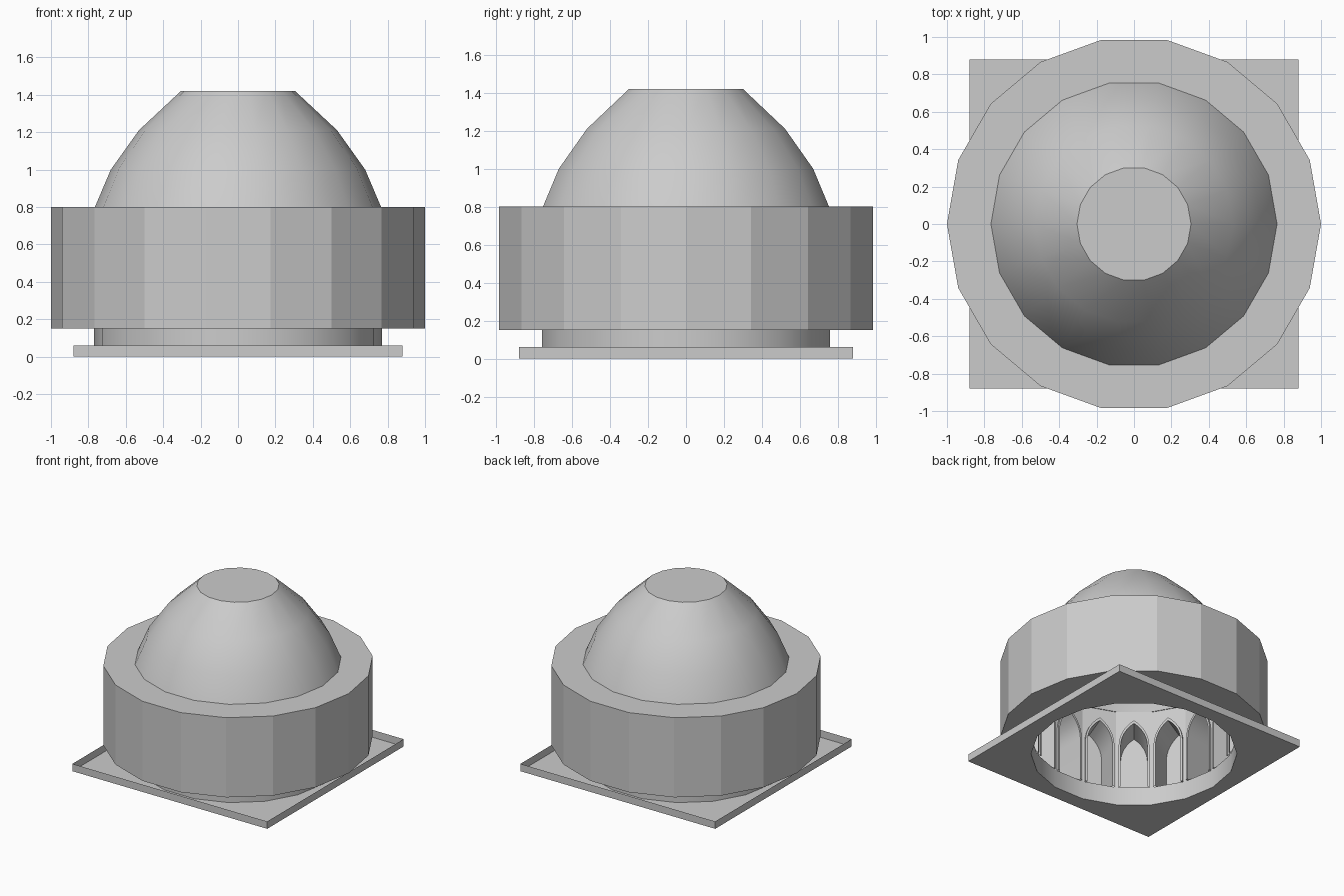
import bpy, bmesh, math
from math import cos, sin, pi

cube = bpy.data.objects.get("Cube")
if cube:
    bpy.data.objects.remove(cube, do_unlink=True)

SIDES = 18
STEP = 2 * pi / SIDES
R_IN, R_OUT = 0.77, 1.0
Z_BASE, Z_TOP = 0.15, 0.8

stone = bpy.data.materials.new("grey stone")
stone.use_nodes = True
GREY = (0.6, 0.6, 0.6, 1)
stone.diffuse_color = GREY
stone.node_tree.nodes["Principled BSDF"].inputs["Base Color"].default_value = GREY


def finish(name, bm, smooth=False):
    mesh = bpy.data.meshes.new(name)
    bm.to_mesh(mesh)
    bm.free()
    mesh.materials.append(stone)
    obj = bpy.data.objects.new(name, mesh)
    bpy.context.collection.objects.link(obj)
    if smooth:
        bpy.ops.object.select_all(action='DESELECT')
        obj.select_set(True)
        bpy.context.view_layer.objects.active = obj
        bpy.ops.object.shade_smooth_by_angle(angle=math.radians(30))
    return obj


def ring(bm, r, z):
    return [bm.verts.new((r * cos(i * STEP), r * sin(i * STEP), z)) for i in range(SIDES)]


def lathe(name, profile, cap=False, smooth=False):
    """Revolve an (r, z) profile, listed bottom to top on the outside."""
    bm = bmesh.new()
    rings = [ring(bm, r, z) for r, z in profile]
    for a, b in zip(rings, rings[1:]):
        for i in range(SIDES):
            j = (i + 1) % SIDES
            bm.faces.new((a[i], a[j], b[j], b[i]))
    if cap:
        bm.faces.new(rings[-1])
    return finish(name, bm, smooth)


# Square open tray with a round opening in its floor
half, rim = 0.88, 0.06
bm = bmesh.new()
corners = [(-half, -half), (half, -half), (half, half), (-half, half)]
low = [bm.verts.new((x, y, 0)) for x, y in corners]
hole = ring(bm, R_IN, 0)
edges = [bm.edges.new((loop[i - 1], loop[i])) for loop in (low, hole) for i in range(len(loop))]
bmesh.ops.triangle_fill(bm, edges=edges, use_beauty=True, normal=(0, 0, -1))
high = [bm.verts.new((x, y, rim)) for x, y in corners]
for i in range(4):
    j = (i + 1) % 4
    bm.faces.new((low[i], low[j], high[j], high[i]))
finish("square_base", bm)

# Neck, drum shell and dome
lathe("neck", [(R_IN, 0), (R_IN, Z_BASE)], smooth=True)
lathe("drum", [(R_IN, Z_BASE), (R_OUT, Z_BASE), (R_OUT, Z_TOP), (0.765, Z_TOP)])
lathe("dome", [(0.765, Z_TOP), (0.68, 1.0), (0.53, 1.21), (0.305, 1.42)], cap=True, smooth=True)


def arch(hw, spring, rise, n=6):
    """Pointed arch outline from left foot to right foot."""
    r = (hw * hw + rise * rise) / (2 * hw)
    end = math.asin(rise / r)
    right = [(r * cos(end * i / n) - r + hw, spring + r * sin(end * i / n)) for i in range(n + 1)]
    left = [(-u, z) for u, z in right[:-1]]
    return [(-hw, Z_BASE)] + left + right[::-1] + [(hw, Z_BASE)]


APOTHEM = R_IN * cos(STEP / 2)
BACK = R_OUT * cos(STEP / 2)
HALF_PANEL = R_IN * sin(STEP / 2)
outer = arch(0.115, 0.5, 0.22)
inner = arch(0.1, 0.5, 0.195)


def placed(bm, k, points, depth):
    """Put (u, z) points on the k-th side at a distance from the axis."""
    a = (k + 0.5) * STEP
    return [bm.verts.new((depth * cos(a) - u * sin(a), depth * sin(a) + u * cos(a), z))
            for u, z in points]


def strip(bm, a, b):
    for i in range(len(a) - 1):
        bm.faces.new((a[i], a[i + 1], b[i + 1], b[i]))


# Inner arcade: a wall panel, arch trim and deep niche on each side
wall, trim, niche = bmesh.new(), bmesh.new(), bmesh.new()
for k in range(SIDES):
    frame = [(HALF_PANEL, Z_BASE), (HALF_PANEL, Z_TOP), (-HALF_PANEL, Z_TOP), (-HALF_PANEL, Z_BASE)]
    wall.faces.new(placed(wall, k, outer + frame, APOTHEM))
    rings = [placed(trim, k, outer, APOTHEM), placed(trim, k, outer, APOTHEM - 0.015),
             placed(trim, k, inner, APOTHEM - 0.015)]
    strip(trim, rings[0], rings[1])
    strip(trim, rings[1], rings[2])
    strip(niche, placed(niche, k, inner, APOTHEM - 0.015), placed(niche, k, inner, BACK))
finish("arcade_wall", wall)
finish("arch_trim", trim)
finish("arch_niches", niche, smooth=True)
